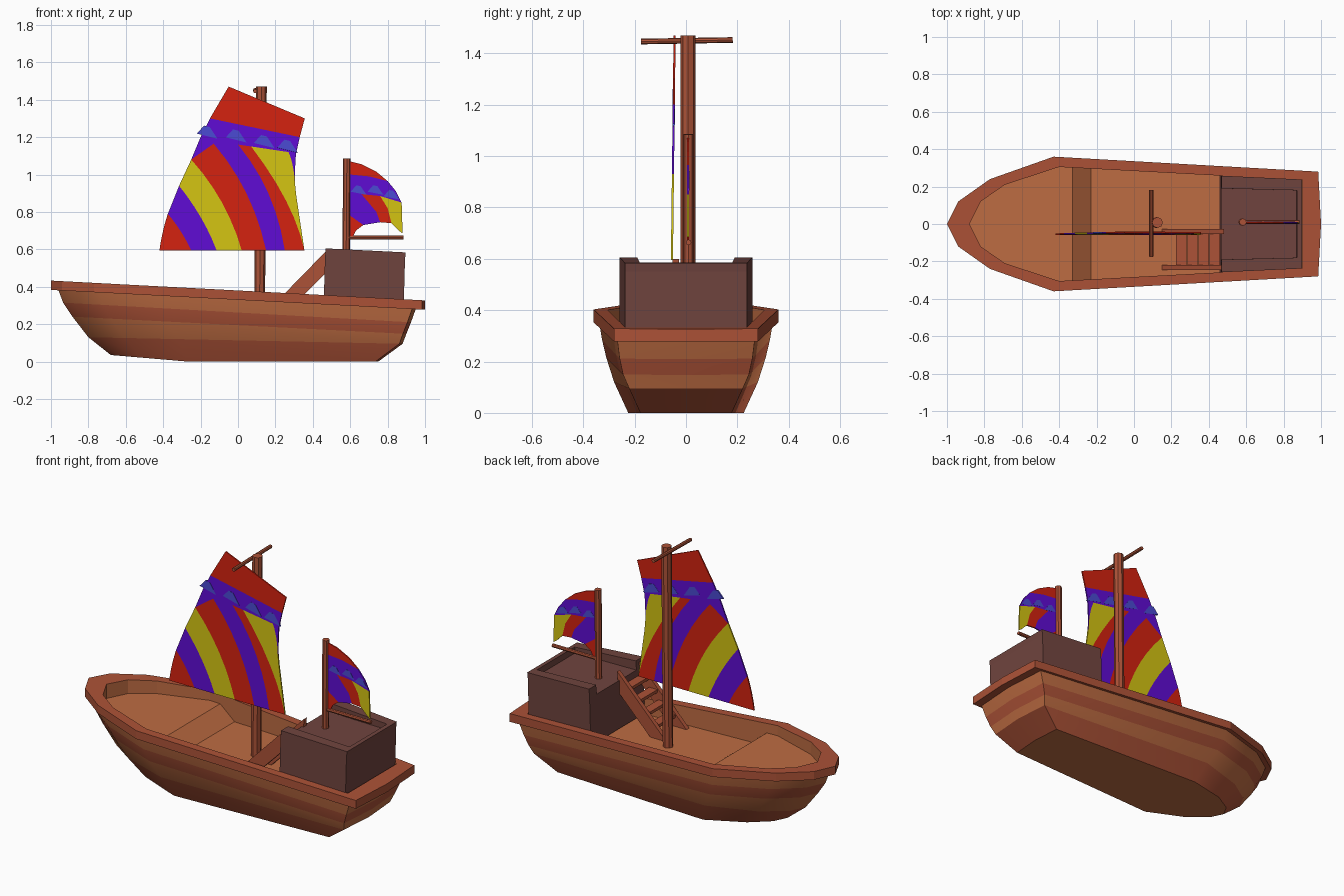
import bpy, bmesh, math
from mathutils import Vector

if "Cube" in bpy.data.objects:
    bpy.data.objects.remove(bpy.data.objects["Cube"])


def material(name, r, g, b):
    m = bpy.data.materials.new(name)
    lin = [((c / 255 + 0.055) / 1.055) ** 2.4 if c > 10 else c / 255 / 12.92 for c in (r, g, b)]
    m.diffuse_color = (*lin, 1)
    m.use_nodes = True
    m.node_tree.nodes["Principled BSDF"].inputs["Base Color"].default_value = m.diffuse_color
    return m


TAN = material("tan_wood", 190, 108, 66)
WOOD = material("red_wood", 172, 82, 55)
CABIN = material("dark_wood", 112, 68, 62)
RED = material("sail_red", 212, 34, 15)
PURPLE = material("sail_purple", 95, 12, 212)
YELLOW = material("sail_yellow", 212, 196, 18)
BLUE = material("sail_blue", 75, 75, 210)


def finish(name, bm, mats, normals=True):
    if normals:
        bmesh.ops.recalc_face_normals(bm, faces=bm.faces)
    me = bpy.data.meshes.new(name)
    bm.to_mesh(me)
    bm.free()
    ob = bpy.data.objects.new(name, me)
    bpy.context.collection.objects.link(ob)
    for m in mats:
        me.materials.append(m)
    return ob


def loft(name, rings, mats, band_mats, cap=None):
    """Skin closed rings; band_mats gives a material slot for each band."""
    bm = bmesh.new()
    vs = [[bm.verts.new(p) for p in r] for r in rings]
    n = len(rings[0])
    for k in range(len(rings) - 1):
        for i in range(n):
            j = (i + 1) % n
            f = bm.faces.new((vs[k][i], vs[k][j], vs[k + 1][j], vs[k + 1][i]))
            f.material_index = band_mats[k]
    if cap is not None:
        bm.faces.new(vs[0]).material_index = cap
    return finish(name, bm, mats)


def prism(name, bottom, top, mat):
    """Solid between two matching outlines."""
    bm = bmesh.new()
    a = [bm.verts.new(p) for p in bottom]
    b = [bm.verts.new(p) for p in top]
    bm.faces.new(a)
    bm.faces.new(b)
    for i in range(len(a)):
        j = (i + 1) % len(a)
        bm.faces.new((a[i], a[j], b[j], b[i]))
    return finish(name, bm, [mat])


def pole(name, a, b, r, sides=8):
    a, b = Vector(a), Vector(b)
    bm = bmesh.new()
    bmesh.ops.create_cone(bm, cap_ends=True, segments=sides, radius1=r, radius2=r, depth=(b - a).length)
    bmesh.ops.transform(bm, matrix=(b - a).to_track_quat('Z', 'Y').to_matrix().to_4x4(), verts=bm.verts)
    bmesh.ops.translate(bm, vec=(a + b) / 2, verts=bm.verts)
    return finish(name, bm, [WOOD])


def mirrored(half):
    """Half outline from bow to stern -> full closed loop."""
    return half + [(x, -y) for x, y in half[-2:0:-1]]


def sheer(x):
    return 0.38 - 0.053 * x


# hull: striped bands between scaled outlines
SHAPE = mirrored([(0, 0), (.03, .33), (.115, .67), (.285, 1), (.99, .79), (1, 0)])


def hull_ring(x0, x1, w, z0, z1):
    return [(x0 + u * (x1 - x0), v * w, z0 + u * (z1 - z0)) for u, v in SHAPE]


keel = [(x, y, max(0, 0.035 - 0.085 * (x + 0.68))) for x, y, z in hull_ring(-.68, .75, .225, 0, 0)]
hull_top = hull_ring(-.96, .95, .338, .382, .28)
hull = loft("hull", [keel, hull_ring(-.80, .88, .28, .13, .095), hull_ring(-.885, .90, .31, .24, .148),
                     hull_ring(-.935, .925, .327, .315, .21), hull_top], [TAN, WOOD], [1, 0, 1, 0], cap=0)
bpy.context.view_layer.objects.active = hull
hull.select_set(True)
bpy.ops.object.shade_smooth_by_angle(angle=math.radians(32))

# gunwale rim
outer = mirrored([(-1, 0), (-.94, .12), (-.77, .24), (-.43, .36), (.985, .28), (1, 0)])
inner = mirrored([(-.88, 0), (-.82, .12), (-.69, .21), (-.40, .305), (.9, .235), (.9, 0)])
rim_in = [(x, y, sheer(x)) for x, y in inner]
loft("rim", [hull_top, [(x, y, sheer(x) - .05) for x, y in outer], [(x, y, sheer(x)) for x, y in outer], rim_in],
     [WOOD], [0, 0, 0])
wall = loft("inner_wall", [[(x, y, .255) for x, y in inner], rim_in], [TAN], [0])
wall.data.flip_normals()

# deck with a ramp down from the raised foredeck
bm = bmesh.new()
bm.faces.new([bm.verts.new((x, y, 0)) for x, y in inner])
for cut in (-.33, -.23):
    bmesh.ops.bisect_plane(bm, geom=bm.verts[:] + bm.edges[:] + bm.faces[:], plane_co=(cut, 0, 0), plane_no=(1, 0, 0))
for v in bm.verts:
    v.co.z = .34 if v.co.x < -.3 else .26
bm.normal_update()
for f in bm.faces:
    if f.normal.z < 0:
        f.normal_flip()
finish("deck", bm, [TAN], normals=False)

# cabin with a parapet open toward the ladder
body = [(.465, -.258), (.893, -.238), (.893, .238), (.465, .258)]
prism("cabin", [(x - .008, y, .265) for x, y in body], [(x, y, .55) for x, y in body], CABIN)
parapet = body + [(.465, .19), (.868, .18), (.868, -.18), (.465, -.19)]
prism("cabin_parapet", [(x, y, .55) for x, y in parapet],
      [(x + .004, y, .605 - .05 * (x - .465)) for x, y in parapet], CABIN)

# ladder
side = [(.15, .262), (.26, .262), (.47, .475), (.48, .60)]
for y in (-.04, -.232):
    prism("ladder_side", [(x, y - .013, z) for x, z in side], [(x, y + .013, z) for x, z in side], WOOD)
for i in range(4):
    x, z = .225 + .06 * i, .315 + .06 * i
    tread = [(x, -.225), (x + .055, -.225), (x + .055, -.045), (x, -.045)]
    prism("ladder_tread", [(a, b, z) for a, b in tread], [(a, b, z + .018) for a, b in tread], WOOD)

# masts and spars
pole("main_mast", (.115, .008, .255), (.125, .008, 1.47), .029)
pole("main_yard", (.092, -.175, 1.446), (.092, .182, 1.452), .011)
pole("aft_mast", (.578, .01, .545), (.582, .01, 1.085), .02)
pole("aft_boom", (.57, .01, .664), (.885, .01, .664), .011)


def sail(name, patches, y0, lean, thick):
    """Flat cloth in the xz plane; patches are (outline, material)."""
    mats = [RED, PURPLE, YELLOW, BLUE]
    bm = bmesh.new()
    for pts, m in patches:
        f = bm.faces.new([bm.verts.new((x, y0 + lean * z, z)) for x, z in pts])
        f.material_index = mats.index(m)
        f.normal_update()
        if f.normal.y > 0:
            f.normal_flip()
    bmesh.ops.remove_doubles(bm, verts=bm.verts, dist=.001)
    ob = finish(name, bm, mats, normals=False)
    mod = ob.modifiers.new("cloth", 'SOLIDIFY')
    mod.thickness, mod.offset = thick, 0
    return ob


def bend(a, c, b, n=6):
    return [tuple(a[k] * (1 - t) ** 2 + 2 * c[k] * t * (1 - t) + b[k] * t * t for k in (0, 1))
            for t in (i / n for i in range(n + 1))]


def bump(x, z, s, tilt):
    return [(x + s * a, z + s * b - tilt * s * a) for a, b in ((-1, 0), (-.3, .95), (.25, .95), (1, 0))]


# main sail: seams fan out from the foot toward the leading edge
seams = [bend((-.42, .595), (-.405, .70), (-.375, .79)),
         bend((-.25, .595), (-.30, .70), (-.375, .79)),
         bend((-.115, .595), (-.18, .77), (-.315, .94)),
         bend((.02, .595), (-.06, .87), (-.25, 1.08)),
         bend((.15, .595), (.08, .92), (-.13, 1.165)),
         bend((.25, .595), (.20, .92), (0, 1.16)),
         bend((.355, .595), (.30, .85), (.07, 1.15)),
         bend((.305, .93), (.302, 1.05), (.27, 1.12)),
         bend((.305, .93), (.303, 1.03), (.31, 1.11))]
main = []
for s, t, m in zip(seams, seams[1:], [RED, PURPLE, YELLOW, RED, PURPLE, RED, YELLOW, PURPLE]):
    for i in range(6):
        quad = list(dict.fromkeys([s[i], t[i], t[i + 1], s[i + 1]]))
        if len(quad) > 2:
            main.append((quad, m))
main += [([(-.25, 1.08), (-.13, 1.165), (0, 1.16), (.07, 1.15), (.27, 1.12), (.31, 1.11),
           (.33, 1.2), (-.15, 1.30), (-.20, 1.2)], PURPLE),
         ([(-.15, 1.30), (.33, 1.2), (.357, 1.30), (-.05, 1.47)], RED)]
sail("main_sail", main, -.062, .012, .008)
sail("main_sail_bumps", [(bump(x, z, .055, .25), BLUE) for x, z in
                         ((-.165, 1.205), (-.01, 1.185), (.14, 1.155), (.265, 1.13))], -.062, .012, .0095)

# aft sail
aft = [([(.60, 1.07), (.66, 1.055), (.74, 1.015), (.80, .965), (.70, .99), (.60, 1.0)], RED),
       ([(.60, 1.0), (.70, .99), (.80, .965), (.845, .91), (.875, .85), (.76, .885), (.66, .895), (.60, .90)], PURPLE),
       ([(.60, .78), (.60, .90), (.66, .895), (.74, .80), (.76, .745), (.67, .73)], PURPLE),
       ([(.60, .67), (.60, .78), (.67, .73), (.63, .70), (.615, .67)], RED),
       ([(.66, .895), (.76, .885), (.80, .82), (.82, .74), (.76, .745), (.74, .80)], RED),
       ([(.76, .885), (.875, .85), (.88, .685), (.86, .70), (.82, .74), (.80, .82)], YELLOW)]
sail("aft_sail", aft, .008, 0, .008)
sail("aft_sail_bumps", [(bump(x, z, .042, .2), BLUE) for x, z in
                        ((.645, .90), (.735, .90), (.82, .875))], .008, 0, .0095)
